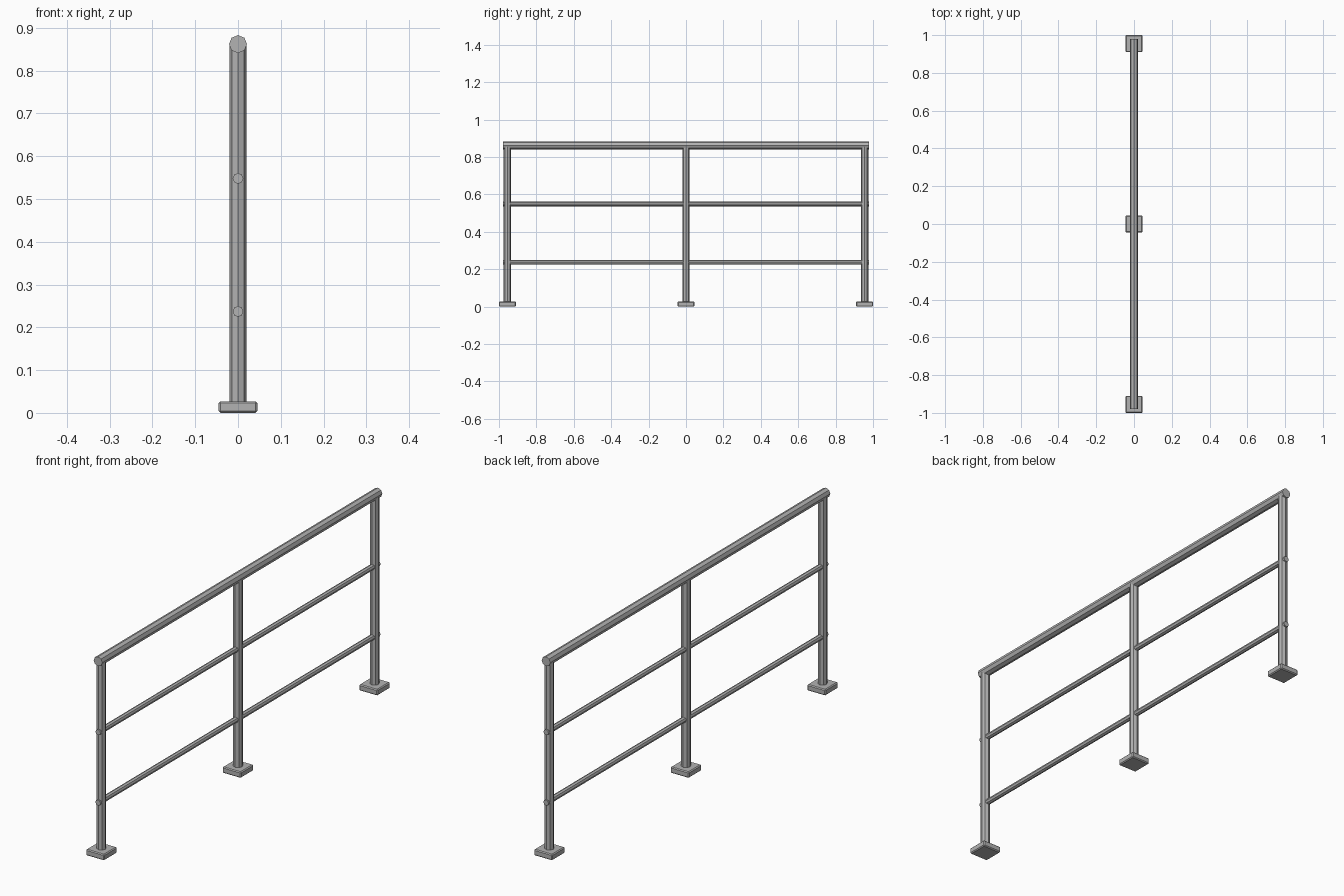
import bpy
from math import pi

cube = bpy.data.objects.get("Cube")
if cube:
    bpy.data.objects.remove(cube, do_unlink=True)

# Single galvanised steel colour
steel = bpy.data.materials.new("grey steel")
steel.use_nodes = True
colour = (0.45, 0.45, 0.45, 1)
steel.diffuse_color = colour
steel.node_tree.nodes["Principled BSDF"].inputs["Base Color"].default_value = colour

SIDES = 8
POST_Y = 0.955
RAIL_LENGTH = 1.958
PLATE_WIDTH = 0.09
PLATE_HEIGHT = 0.027
TOP_Z = 0.862


def tube(name, radius, length, location, along_y=False):
    rotation = (pi / 2, 0, 0) if along_y else (0, 0, 0)
    bpy.ops.mesh.primitive_cylinder_add(
        vertices=SIDES, radius=radius, depth=length,
        location=location, rotation=rotation)
    obj = bpy.context.object
    obj.name = name
    obj.data.materials.append(steel)
    return obj


def base_plate(name, y):
    bpy.ops.mesh.primitive_cube_add(size=1, location=(0, y, PLATE_HEIGHT / 2))
    obj = bpy.context.object
    obj.name = name
    obj.scale = (PLATE_WIDTH, PLATE_WIDTH, PLATE_HEIGHT)
    bpy.ops.object.transform_apply(location=False, rotation=False, scale=True)
    bevel = obj.modifiers.new("chamfer", "BEVEL")
    bevel.width = 0.004
    bevel.segments = 1
    obj.data.materials.append(steel)


# Posts on chamfered base plates
for label, y in (("front", -POST_Y), ("middle", 0), ("back", POST_Y)):
    base_plate(label + "_base_plate", y)
    height = TOP_Z - PLATE_HEIGHT / 2
    tube(label + "_post", 0.0195, height, (0, y, TOP_Z - height / 2))

# Handrail and the two thinner rails
for name, radius, z in (("handrail", 0.021, TOP_Z),
                        ("upper_rail", 0.0125, 0.548),
                        ("lower_rail", 0.0125, 0.237)):
    tube(name, radius, RAIL_LENGTH, (0, 0, z), along_y=True)
